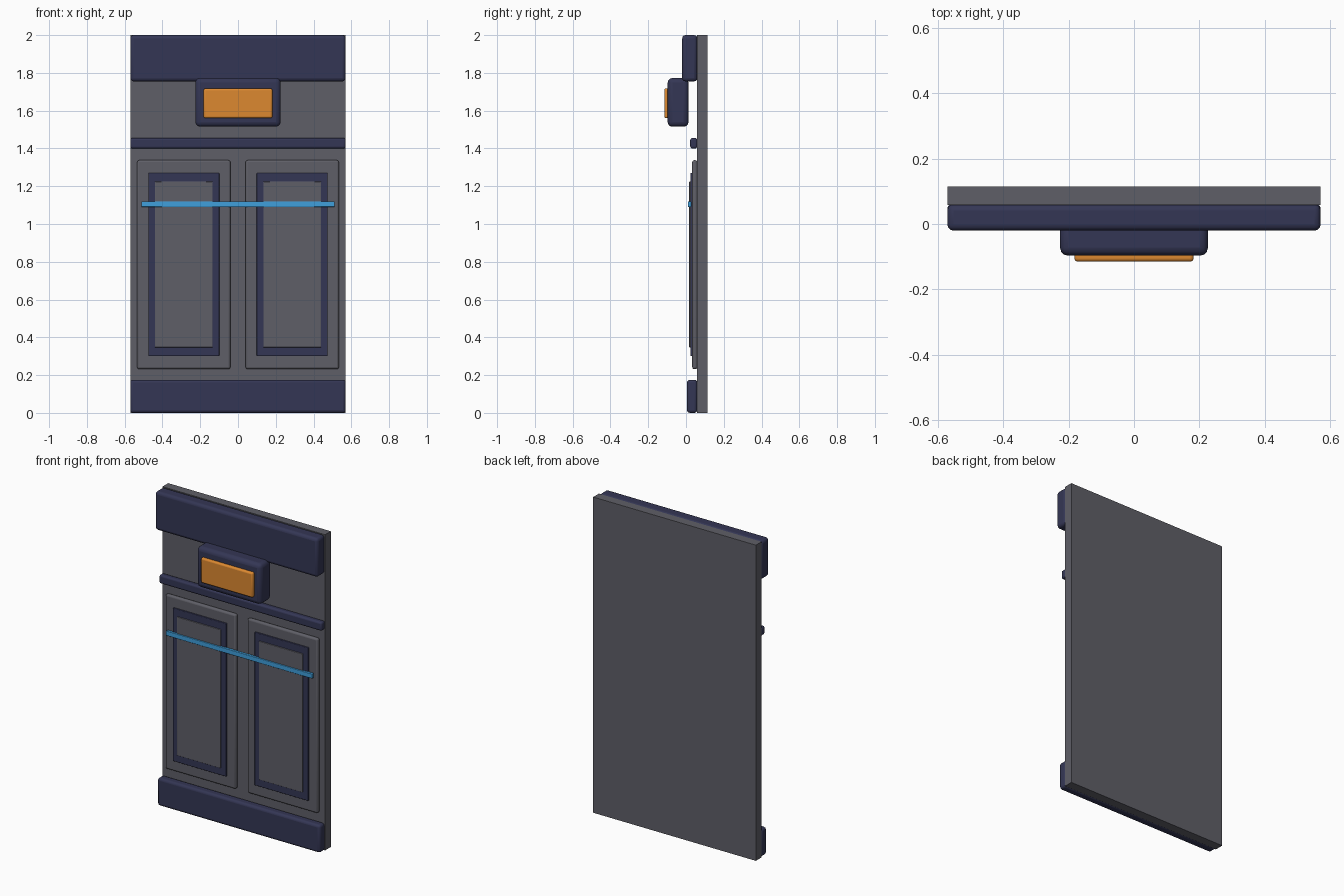
import bpy

if "Cube" in bpy.data.objects:
    bpy.data.objects.remove(bpy.data.objects["Cube"])


def material(name, rgb):
    m = bpy.data.materials.new(name)
    m.diffuse_color = (*rgb, 1)
    m.use_nodes = True
    m.node_tree.nodes["Principled BSDF"].inputs["Base Color"].default_value = m.diffuse_color
    return m


GREY = material("grey_metal", (0.114, 0.114, 0.136))
NAVY = material("navy_trim", (0.034, 0.037, 0.09))
ORANGE = material("orange_lamp", (0.72, 0.25, 0.03))
BLUE = material("blue_light", (0.05, 0.35, 0.72))


def box(name, x, y, z, mat, bevel=0.0, segments=3):
    """Box from (min, max) ranges, with optional rounded edges."""
    lo, hi = zip(x, y, z)
    bpy.ops.mesh.primitive_cube_add(
        size=1, location=[(a + b) / 2 for a, b in zip(lo, hi)])
    ob = bpy.context.object
    ob.name = name
    ob.scale = [b - a for a, b in zip(lo, hi)]
    bpy.ops.object.transform_apply(location=False, rotation=False, scale=True)
    ob.data.materials.append(mat)
    if bevel:
        mod = ob.modifiers.new("rounded_edges", 'BEVEL')
        mod.width = bevel
        mod.segments = segments
        bpy.ops.object.shade_smooth_by_angle()
    return ob


W = (-0.57, 0.57)

# Wall slab and horizontal trim
box("back_slab", W, (0.058, 0.115), (0, 2), GREY)
box("top_band", W, (-0.02, 0.06), (1.755, 2), NAVY, 0.018)
box("middle_rail", W, (0.022, 0.06), (1.4, 1.455), NAVY, 0.011)
box("base_plinth", W, (0.005, 0.06), (0, 0.175), NAVY, 0.015)

# Lamp housing with its lens
box("lamp_housing", (-0.226, 0.226), (-0.097, 0.013), (1.515, 1.773), NAVY, 0.025)
box("lamp_lens", (-0.182, 0.182), (-0.115, -0.085), (1.56, 1.718), ORANGE, 0.01)

# Two stacked panels, left and right
for side, cx in (("left", -0.287), ("right", 0.287)):
    def layer(name, half, y, z, mat, bevel):
        box(f"{side}_{name}", (cx - half, cx + half), y, z, mat, bevel)
    layer("panel", 0.247, (0.033, 0.06), (0.232, 1.338), GREY, 0.011)
    layer("panel_border", 0.188, (0.023, 0.045), (0.3, 1.27), NAVY, 0.004)
    layer("panel_inset", 0.153, (0.017, 0.035), (0.347, 1.225), GREY, 0.003)

# Blue light strip across both panels
box("light_strip", (-0.512, 0.512), (0.01, 0.028), (1.09, 1.12), BLUE, 0.003)
